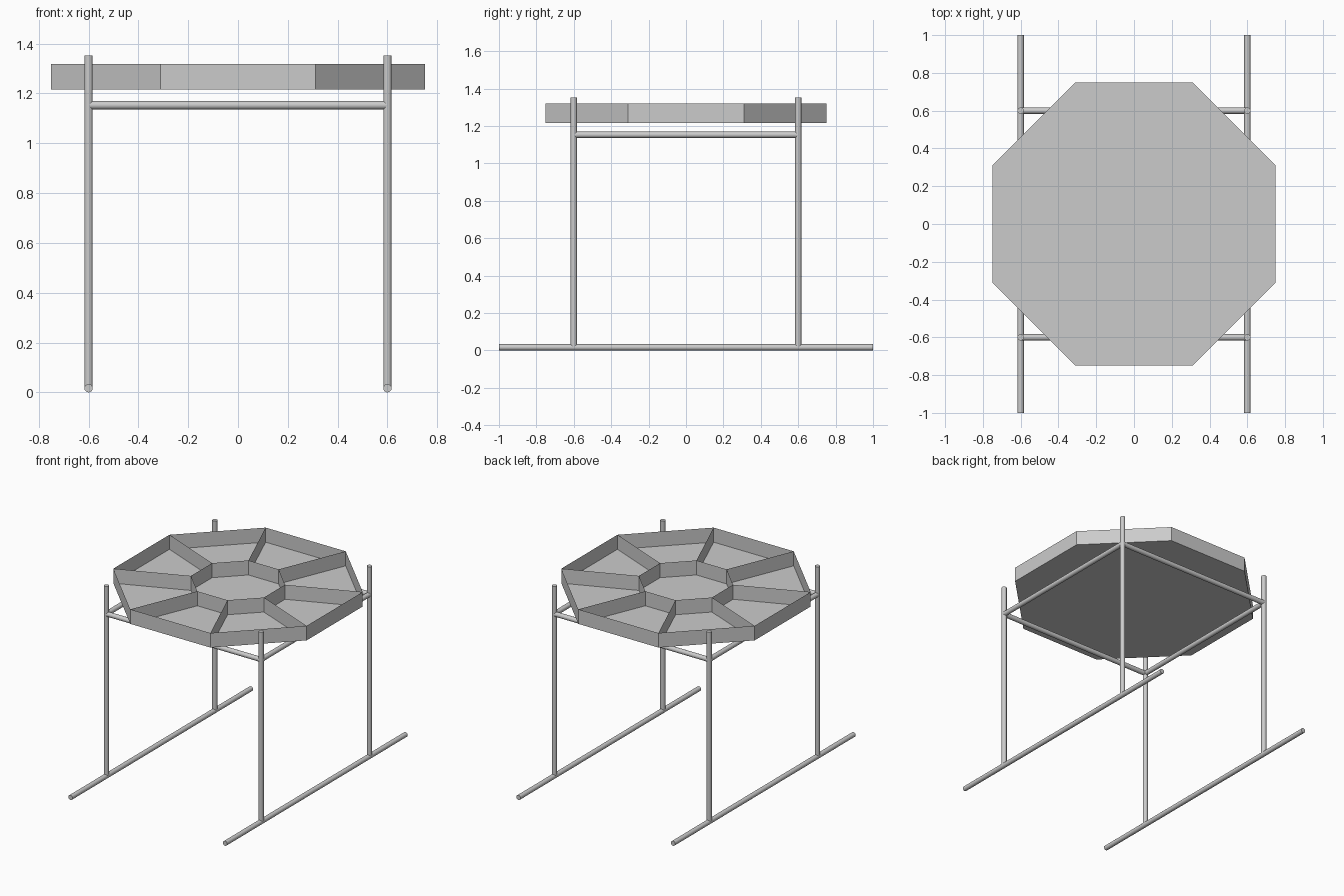
import bpy, bmesh, math
from mathutils import Vector

cube = bpy.data.objects.get("Cube")
if cube:
    bpy.data.objects.remove(cube, do_unlink=True)

GREY = bpy.data.materials.new("light_grey")
GREY.use_nodes = True
colour = (0.6, 0.6, 0.6, 1)
GREY.diffuse_color = colour
GREY.node_tree.nodes["Principled BSDF"].inputs["Base Color"].default_value = colour

R = 0.0167        # tube radius
S = 0.6           # post offset from the centre
RAIL_Z = 1.153
FLOOR_Z, RIM_Z = 1.217, 1.319


def tube(name, start, end):
    """Round capped tube between two points."""
    a, b = Vector(start), Vector(end)
    bpy.ops.mesh.primitive_cylinder_add(
        vertices=20, radius=R, depth=(b - a).length, location=(a + b) / 2,
        rotation=(b - a).to_track_quat('Z', 'Y').to_euler())
    ob = bpy.context.object
    ob.name = name
    ob.data.materials.append(GREY)
    bpy.ops.object.shade_smooth_by_angle(angle=math.radians(40))


# Frame: floor runners, posts and upper rails
for sx, side in ((1, "left"), (-1, "right")):
    tube(f"{side}_runner", (sx * S, -1, R), (sx * S, 1, R))
    tube(f"{side}_rail", (sx * S, -S, RAIL_Z), (sx * S, S, RAIL_Z))
    for sy, end in ((-1, "front"), (1, "back")):
        tube(f"{end}_{side}_post", (sx * S, sy * S, R), (sx * S, sy * S, 1.352))
for sy, end in ((-1, "front"), (1, "back")):
    tube(f"{end}_rail", (-S, sy * S, RAIL_Z), (S, sy * S, RAIL_Z))


# Octagonal tray: sheet floor, rim, centre ring and radial dividers
def ring(bm, apothem, z):
    r = apothem / math.cos(math.pi / 8)
    angles = [math.pi / 8 + i * math.pi / 4 for i in range(8)]
    return [bm.verts.new((r * math.cos(a), r * math.sin(a), z)) for a in angles]


bm = bmesh.new()
outer, rim = ring(bm, 0.75, FLOOR_Z), ring(bm, 0.75, RIM_Z)
inner, lip = ring(bm, 0.283, FLOOR_Z), ring(bm, 0.283, RIM_Z)
bm.faces.new(inner)
for i in range(8):
    j = (i + 1) % 8
    bm.faces.new((outer[i], outer[j], inner[j], inner[i]))
    bm.faces.new((outer[i], outer[j], rim[j], rim[i]))
    bm.faces.new((inner[i], inner[j], lip[j], lip[i]))
    bm.faces.new((inner[i], outer[i], rim[i], lip[i]))
mesh = bpy.data.meshes.new("tray")
bm.to_mesh(mesh)
bm.free()
mesh.materials.append(GREY)
bpy.context.collection.objects.link(bpy.data.objects.new("tray", mesh))
